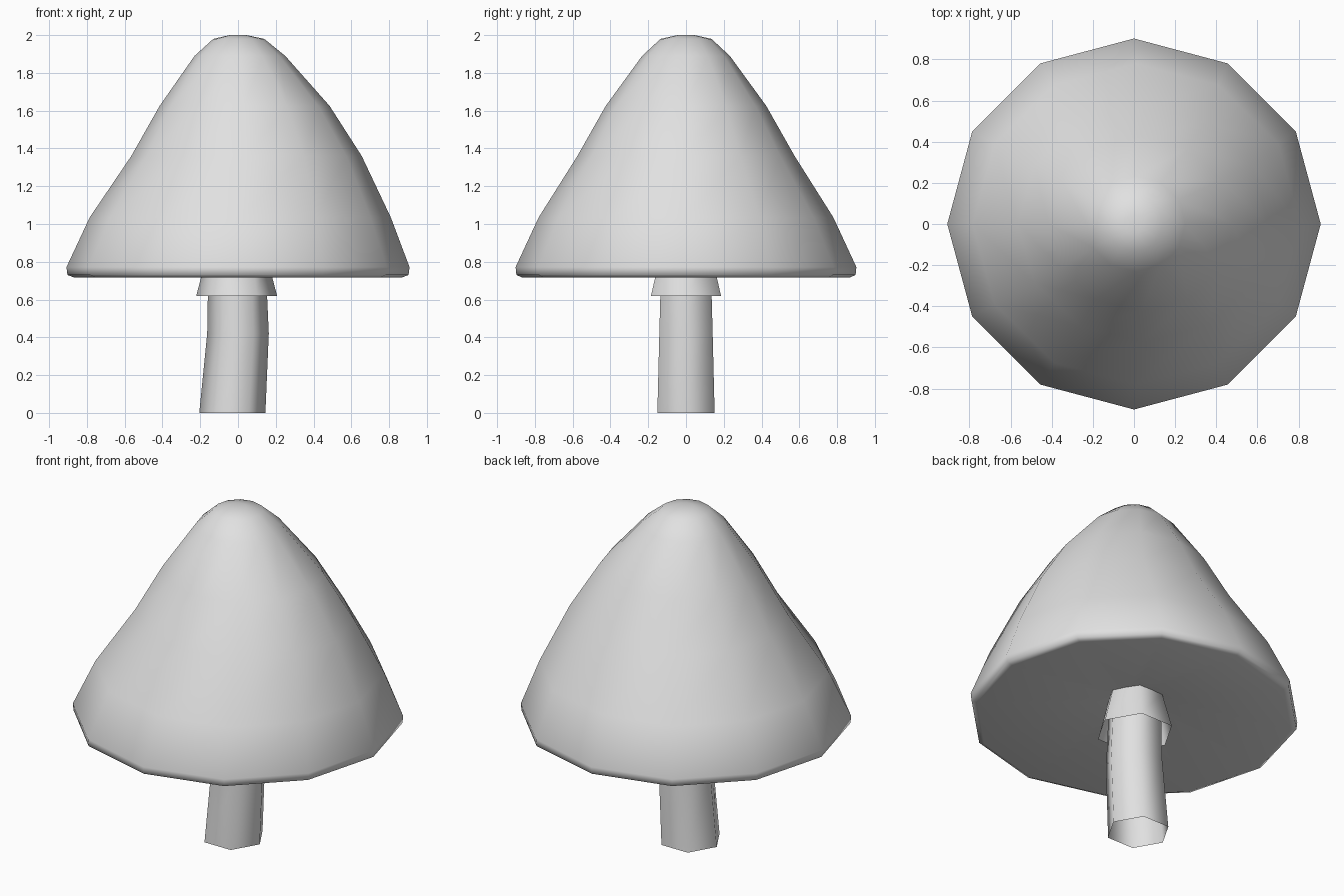
import bpy, bmesh
from math import sin, cos, tau

cube = bpy.data.objects.get("Cube")
if cube:
    bpy.data.objects.remove(cube, do_unlink=True)

# Single plain colour
grey = bpy.data.materials.new("light grey")
grey.use_nodes = True
colour = (0.75, 0.75, 0.75, 1)
grey.diffuse_color = colour
grey.node_tree.nodes["Principled BSDF"].inputs["Base Color"].default_value = colour


def loft(name, sides, rings, closed=False):
    """Skin a stack of rings, each given as (z, centre x, radius x, radius y)."""
    bm = bmesh.new()
    loops = [[bm.verts.new((cx + rx * cos(tau * i / sides),
                            ry * sin(tau * i / sides), z))
              for i in range(sides)] for z, cx, rx, ry in rings]
    for low, high in zip(loops, loops[1:]):
        for i in range(sides):
            j = (i + 1) % sides
            bm.faces.new((low[i], low[j], high[j], high[i]))
    if closed:
        bm.faces.new(loops[0][::-1])
        bm.faces.new(loops[-1])
    for face in bm.faces:
        face.smooth = True
    mesh = bpy.data.meshes.new(name)
    bm.to_mesh(mesh)
    bm.free()
    mesh.materials.append(grey)
    obj = bpy.data.objects.new(name, mesh)
    bpy.context.collection.objects.link(obj)
    return obj


# Tall bell-shaped cap, with a shallow hollow underneath and a soft rim
loft("cap", 12, [
    (0.835, 0, 0.12, 0.12),
    (0.718, 0, 0.87, 0.87),
    (0.73, 0, 0.903, 0.898),
    (0.772, 0, 0.908, 0.902),
    (1.035, 0.012, 0.797, 0.78),
    (1.36, 0.045, 0.61, 0.575),
    (1.625, 0.035, 0.45, 0.425),
    (1.89, 0.01, 0.24, 0.232),
    (1.98, 0.004, 0.135, 0.135),
    (2.0, 0, 0.045, 0.045),
], closed=True)

# Slightly bent hollow stem
loft("stem", 6, [
    (0, -0.03, 0.175, 0.175),
    (0.42, 0, 0.163, 0.163),
    (0.84, -0.006, 0.15, 0.15),
])

# Flared open skirt reaching up into the hollow
loft("skirt", 6, [
    (0.62, -0.007, 0.214, 0.214),
    (0.84, -0.007, 0.156, 0.156),
])
